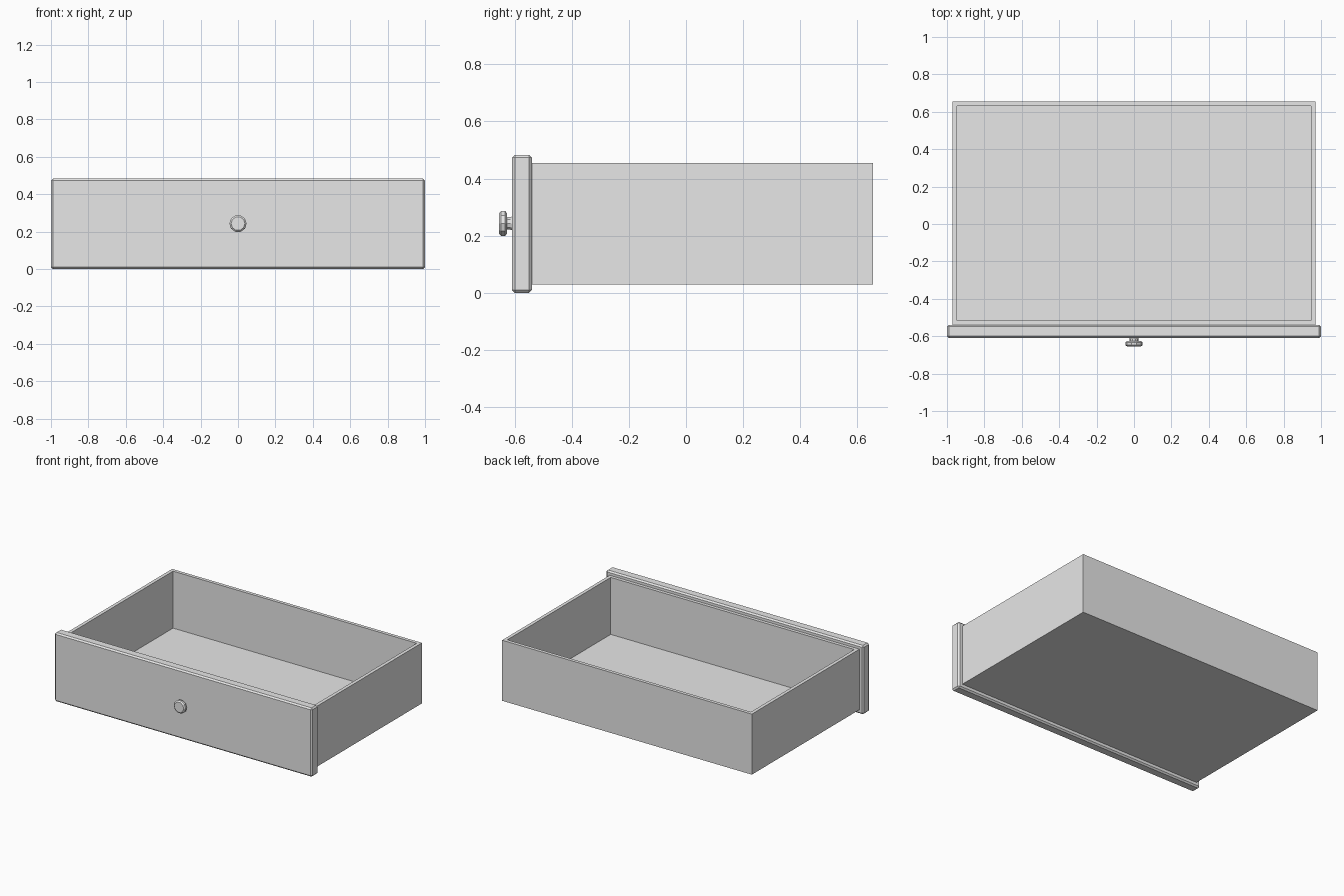
import bpy, bmesh, math
from mathutils import Matrix

if "Cube" in bpy.data.objects:
    bpy.data.objects.remove(bpy.data.objects["Cube"], do_unlink=True)

grey = bpy.data.materials.new("light_grey")
grey.use_nodes = True
colour = (0.8, 0.8, 0.8, 1)
grey.diffuse_color = colour
grey.node_tree.nodes["Principled BSDF"].inputs["Base Color"].default_value = colour


def add_object(name, bm):
    bmesh.ops.recalc_face_normals(bm, faces=bm.faces)
    mesh = bpy.data.meshes.new(name)
    bm.to_mesh(mesh)
    bm.free()
    mesh.materials.append(grey)
    obj = bpy.data.objects.new(name, mesh)
    bpy.context.collection.objects.link(obj)
    return obj


def box(x, y, z):
    """Box mesh from (min, max) ranges on each axis."""
    bm = bmesh.new()
    spans = (x, y, z)
    size = Matrix.Diagonal([b - a for a, b in spans] + [1])
    centre = Matrix.Translation([(a + b) / 2 for a, b in spans])
    bmesh.ops.create_cube(bm, size=1, matrix=centre @ size)
    return bm


# Open tray: inset the top face for the rim, then sink it to the floor
wall, floor = 0.024, 0.055
bm = box((-0.97, 0.97), (-0.54, 0.655), (0.03, 0.455))
top = max(bm.faces, key=lambda f: f.calc_center_median().z)
bmesh.ops.inset_region(bm, faces=[top], thickness=wall, use_even_offset=True)
sunk = bmesh.ops.extrude_discrete_faces(bm, faces=[top])["faces"][0]
for v in sunk.verts:
    v.co.z = floor
add_object("drawer_tray", bm)

# Front panel with chamfered edges
bm = box((-1, 1), (-0.609, -0.539), (0, 0.483))
bmesh.ops.bevel(bm, geom=bm.edges[:], offset=0.01, segments=1,
                affect="EDGES", profile=0.5)
add_object("front_panel", bm)

# Turned knob: (radius, y) profile from the panel outwards
profile = [(0.027, -0.605), (0.023, -0.614), (0.023, -0.626), (0.037, -0.626),
           (0.046, -0.633), (0.046, -0.647), (0.037, -0.655)]
sides, knob_z = 10, 0.243
bm = bmesh.new()
rings = []
for r, y in profile:
    angles = [math.tau * i / sides for i in range(sides)]
    rings.append([bm.verts.new((r * math.cos(a), y, knob_z + r * math.sin(a)))
                  for a in angles])
for a, b in zip(rings, rings[1:]):
    for i in range(sides):
        j = (i + 1) % sides
        bm.faces.new((a[i], a[j], b[j], b[i]))
bm.faces.new(rings[0])
bm.faces.new(rings[-1])
add_object("knob", bm)
